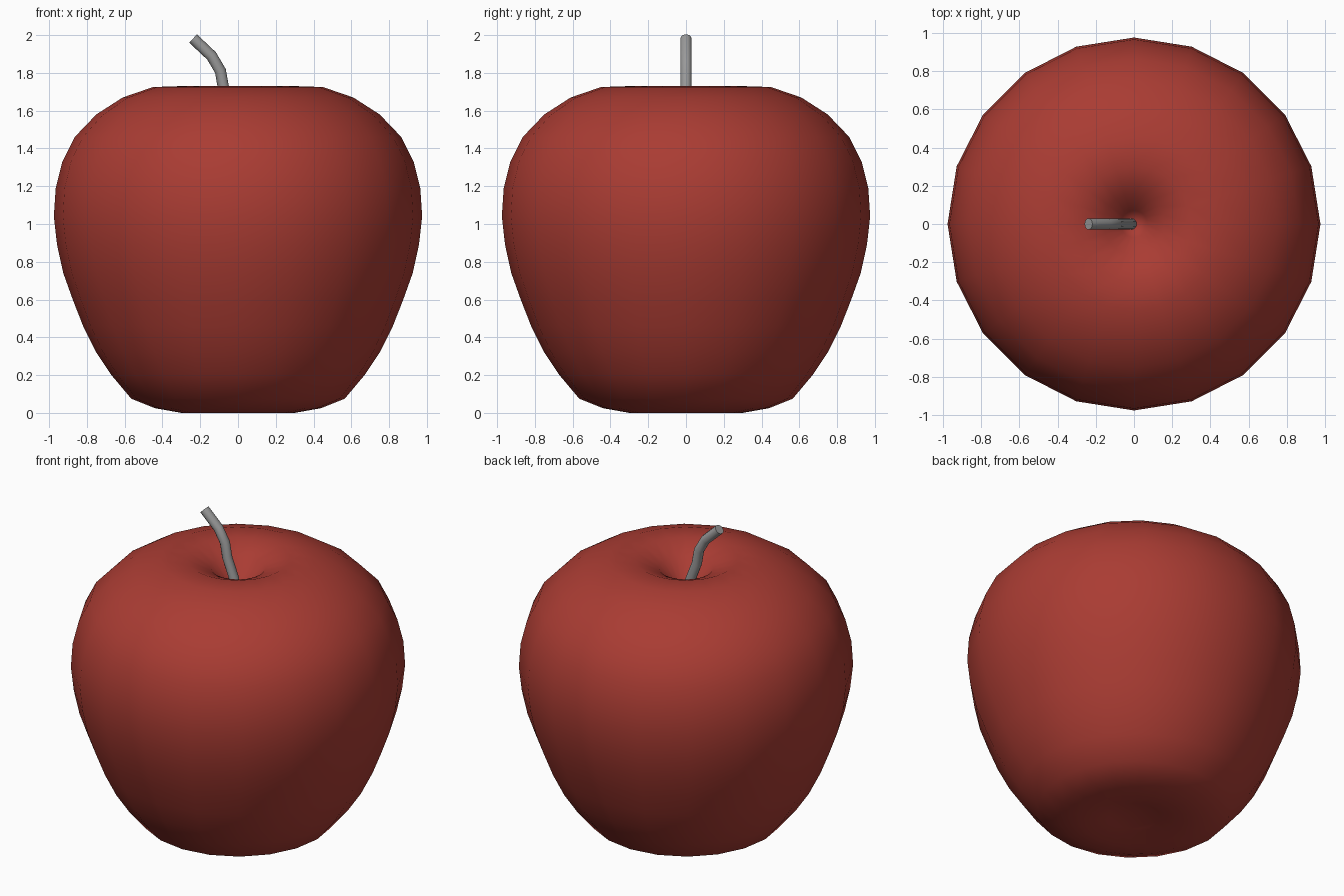
import bpy, bmesh, math
from mathutils import Vector

if "Cube" in bpy.data.objects:
    bpy.data.objects.remove(bpy.data.objects["Cube"])


def material(name, rgb):
    m = bpy.data.materials.new(name)
    m.diffuse_color = (*rgb, 1)
    m.use_nodes = True
    m.node_tree.nodes["Principled BSDF"].inputs["Base Color"].default_value = m.diffuse_color
    return m


def finish(bm, name, mat, angle):
    bmesh.ops.recalc_face_normals(bm, faces=bm.faces)
    me = bpy.data.meshes.new(name)
    bm.to_mesh(me)
    bm.free()
    ob = bpy.data.objects.new(name, me)
    bpy.context.collection.objects.link(ob)
    me.materials.append(mat)
    bpy.ops.object.select_all(action='DESELECT')
    ob.select_set(True)
    bpy.context.view_layer.objects.active = ob
    bpy.ops.object.shade_smooth_by_angle(angle=math.radians(angle))
    return ob


def bridge(bm, a, b):
    n = len(a)
    for i in range(n):
        bm.faces.new((a[i], a[(i + 1) % n], b[(i + 1) % n], b[i]))


def fan(bm, ring, tip):
    for i in range(len(ring)):
        bm.faces.new((ring[i], ring[(i + 1) % len(ring)], tip))


# Apple body: 20-sided lathe with a dimple at each end
SIDES = 20
profile = [(0.15, 0.03), (0.30, 0.005), (0.44, 0.025), (0.565, 0.075), (0.67, 0.2),
           (0.75, 0.32), (0.82, 0.46), (0.875, 0.6), (0.925, 0.74), (0.958, 0.89),
           (0.975, 1.04), (0.965, 1.19), (0.93, 1.33), (0.865, 1.46), (0.75, 1.58),
           (0.61, 1.67), (0.45, 1.725), (0.30, 1.73), (0.16, 1.67), (0.07, 1.57)]
profile[1] = (0.30, 0.0)
bm = bmesh.new()
rings = [[bm.verts.new((r * math.cos(math.tau * i / SIDES),
                        r * math.sin(math.tau * i / SIDES), z))
          for i in range(SIDES)] for r, z in profile]
for a, b in zip(rings, rings[1:]):
    bridge(bm, a, b)
fan(bm, rings[0], bm.verts.new((0, 0, 0.05)))
fan(bm, rings[-1], bm.verts.new((0, 0, 1.5)))
finish(bm, "apple_body", material("apple red", (0.40, 0.045, 0.033)), 60)

# Stem: round tube swept along a bent path in the xz plane
path = [Vector(p) for p in ((-0.005, 0, 1.45), (-0.03, 0, 1.6), (-0.077, 0, 1.72),
                            (-0.093, 0, 1.81), (-0.14, 0, 1.89), (-0.238, 0, 1.982))]
bm = bmesh.new()
rings = []
for k, p in enumerate(path):
    t = (path[min(k + 1, len(path) - 1)] - path[max(k - 1, 0)]).normalized()
    u, v = Vector((0, 1, 0)), Vector((t.z, 0, -t.x))
    rings.append([bm.verts.new(p + 0.03 * (u * math.cos(math.tau * i / 12)
                                           + v * math.sin(math.tau * i / 12)))
                  for i in range(12)])
for a, b in zip(rings, rings[1:]):
    bridge(bm, a, b)
bm.faces.new(rings[0])
bm.faces.new(rings[-1])
finish(bm, "stem", material("stem grey", (0.32, 0.32, 0.32)), 50)
